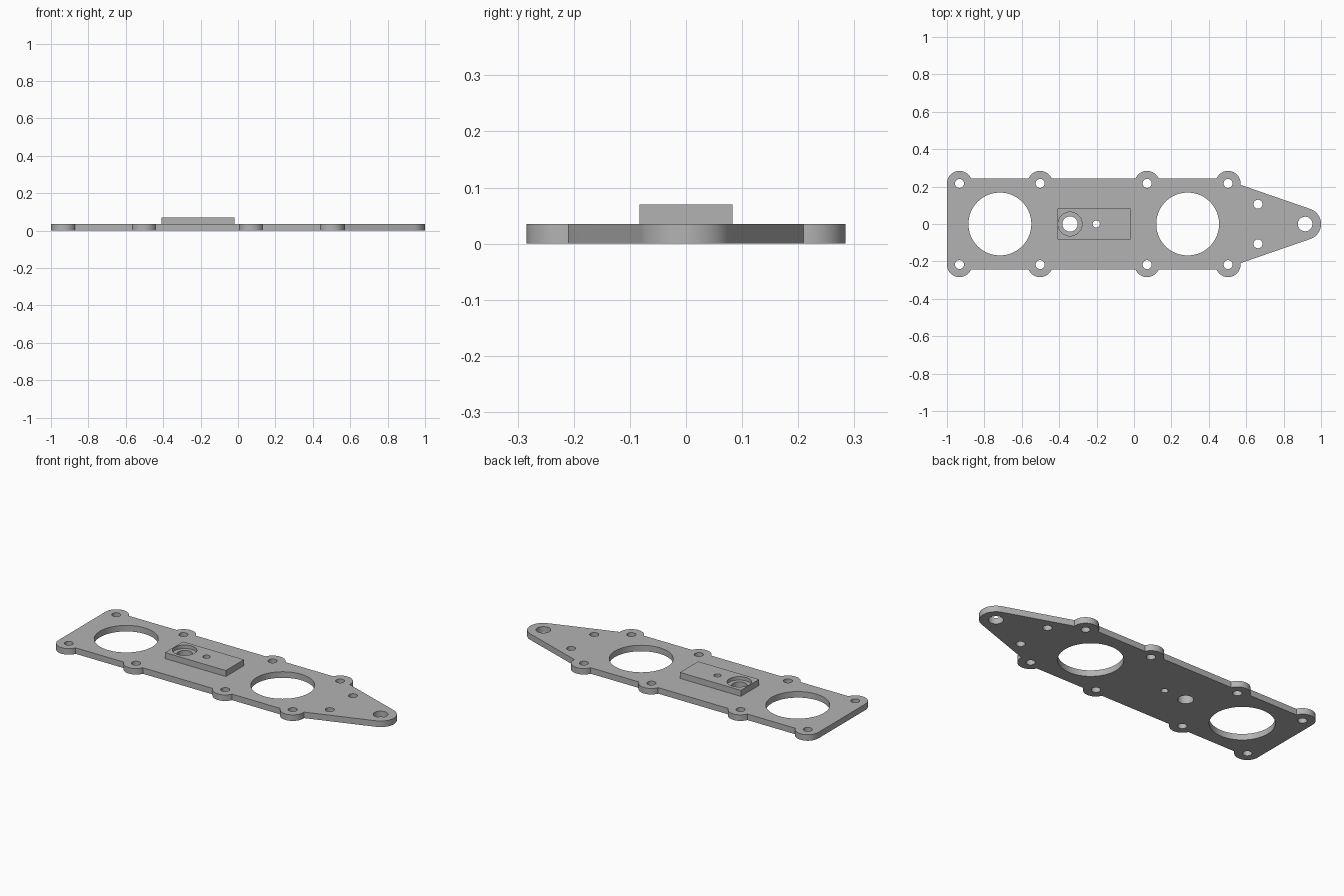
import bpy, bmesh
from math import sin, cos, asin, radians, degrees

if "Cube" in bpy.data.objects:
    bpy.data.objects.remove(bpy.data.objects["Cube"])

T = 0.035                      # plate thickness
PAD_TOP = 0.07
BOSS_X = [-0.933, -0.502, 0.07, 0.503]
BOSS_Y, BOSS_R, EDGE_Y = 0.217, 0.067, 0.243

metal = bpy.data.materials.new("plain grey")
metal.diffuse_color = (0.45, 0.45, 0.45, 1)
metal.use_nodes = True
metal.node_tree.nodes["Principled BSDF"].inputs["Base Color"].default_value = metal.diffuse_color


def arc(cx, cy, r, a0, a1, n):
    return [(cx + r * cos(radians(a0 + (a1 - a0) * i / n)),
             cy + r * sin(radians(a0 + (a1 - a0) * i / n))) for i in range(n + 1)]


def circle(cx, cy, r, n=48):
    return arc(cx, cy, r, 0, 360, n)[:-1]


def slab(name, loops, z0, z1):
    """Extrude a flat outline with holes into a clean solid."""
    cu = bpy.data.curves.new(name, 'CURVE')
    cu.dimensions, cu.fill_mode = '2D', 'BOTH'
    cu.extrude = (z1 - z0) / 2
    for pts in loops:
        s = cu.splines.new('POLY')
        s.points.add(len(pts) - 1)
        for p, (x, y) in zip(s.points, pts):
            p.co = (x, y, 0, 1)
        s.use_cyclic_u = True
    tmp = bpy.data.objects.new(name, cu)
    bpy.context.collection.objects.link(tmp)
    me = bpy.data.meshes.new_from_object(
        tmp.evaluated_get(bpy.context.evaluated_depsgraph_get()))
    bpy.data.objects.remove(tmp)
    bm = bmesh.new()
    bm.from_mesh(me)
    bmesh.ops.remove_doubles(bm, verts=bm.verts, dist=1e-5)
    bmesh.ops.translate(bm, verts=bm.verts, vec=(0, 0, (z0 + z1) / 2))
    bmesh.ops.recalc_face_normals(bm, faces=bm.faces)
    bm.to_mesh(me)
    bm.free()
    me.materials.clear()
    me.materials.append(metal)
    ob = bpy.data.objects.new(name, me)
    bpy.context.collection.objects.link(ob)
    return ob


def combine(target, other, op):
    m = target.modifiers.new(op, 'BOOLEAN')
    m.operation, m.solver, m.object = op, 'EXACT', other
    bpy.context.view_layer.objects.active = target
    bpy.ops.object.modifier_apply(modifier=m.name)
    bpy.data.objects.remove(other)


# Upper half of the outline: rounded tip, taper, then bosses right to left
lift = degrees(asin((EDGE_Y - BOSS_Y) / BOSS_R))
half = arc(0.915, 0, 0.085, 0, 70.9, 20) + [(0.57, 0.209)]
for i, x in enumerate(reversed(BOSS_X)):
    half += arc(x, BOSS_Y, BOSS_R, 0 if i == 0 else lift,
                180 if i == 3 else 180 - lift, 28)
outline = half + [(x, -y) for x, y in reversed(half[1:])]

# Bores, bolt holes and tip holes
holes = [circle(-0.717, 0, 0.168, 96), circle(0.287, 0, 0.168, 96),
         circle(0.915, 0, 0.039)]
for side in (1, -1):
    holes += [circle(x, side * BOSS_Y, 0.024, 32) for x in BOSS_X]
    holes.append(circle(0.663, side * 0.106, 0.024, 32))
plate = slab("mounting_plate", [outline] + holes, 0, T)

# Raised pad joined to the plate
pad = slab("raised_pad", [[(-0.41, -0.083), (-0.02, -0.083),
                           (-0.02, 0.083), (-0.41, 0.083)]], 0.01, PAD_TOP)
combine(plate, pad, 'UNION')

# Stepped hole and pin hole through the pad
for name, x, r, z0 in (("step_cutter", -0.342, 0.064, 0.05),
                       ("bolt_cutter", -0.342, 0.041, -0.1),
                       ("pin_cutter", -0.202, 0.019, -0.1)):
    combine(plate, slab(name, [circle(x, 0, r)], z0, 0.2), 'DIFFERENCE')

bpy.ops.object.select_all(action='DESELECT')
plate.select_set(True)
bpy.context.view_layer.objects.active = plate
bpy.ops.object.shade_smooth_by_angle(angle=radians(30))
